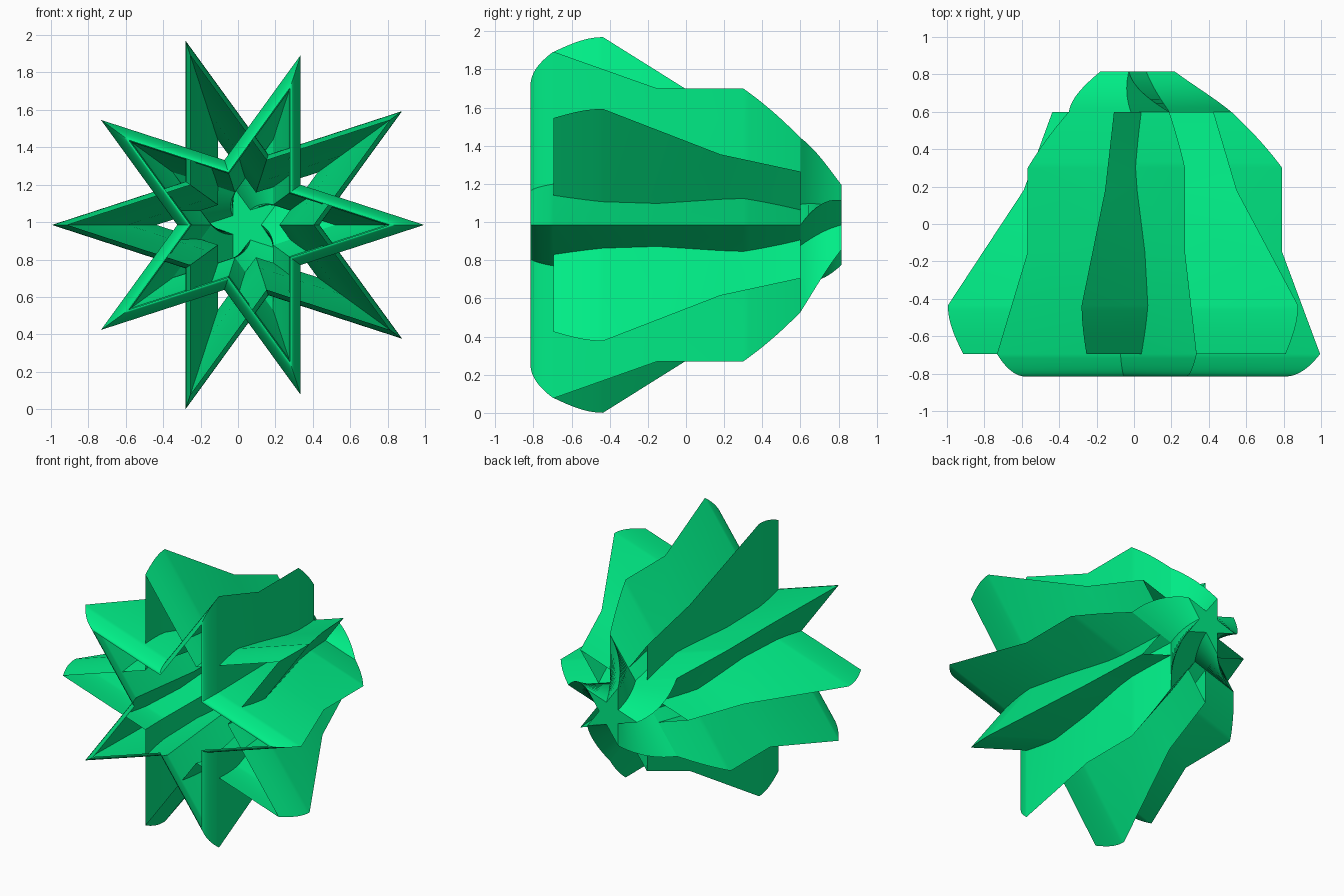
import bpy, bmesh, math

if "Cube" in bpy.data.objects:
    bpy.data.objects.remove(bpy.data.objects["Cube"])

CX, CZ = 0.04, 0.985          # axis shared by both stars
INNER = 0.382                 # valley radius of a regular five-pointed star

mat = bpy.data.materials.new("green")
mat.diffuse_color = (0.0, 0.85, 0.24, 1)
mat.use_nodes = True
mat.node_tree.nodes["Principled BSDF"].inputs["Base Color"].default_value = mat.diffuse_color


def star_shell(name, rings, phase, cap_back=False):
    """Loft open star sections; each ring is (y, tip radius, twist in degrees)."""
    bm = bmesh.new()
    loops = []
    for y, r, twist in rings:
        loop = []
        for i in range(10):
            a = math.radians(phase + twist + 36 * i)
            rad = r if i % 2 == 0 else r * INNER
            loop.append(bm.verts.new((CX + rad * math.cos(a), y, CZ + rad * math.sin(a))))
        loops.append(loop)
    for a, b in zip(loops, loops[1:]):
        for i in range(10):
            j = (i + 1) % 10
            bm.faces.new((a[i], a[j], b[j], b[i]))
    if cap_back:
        bm.faces.new(loops[-1])
    bmesh.ops.recalc_face_normals(bm, faces=bm.faces)
    me = bpy.data.meshes.new(name)
    bm.to_mesh(me)
    bm.free()
    me.materials.append(mat)
    ob = bpy.data.objects.new(name, me)
    bpy.context.collection.objects.link(ob)
    bpy.context.view_layer.objects.active = ob
    ob.select_set(True)
    bpy.ops.object.shade_smooth_by_angle(angle=math.radians(25))
    ob.select_set(False)


N = 10
steps = [i / N for i in range(N + 1)]

# Long star: rounded front lip, straight body, rounded shoulder, twisted tail
long_rings = [(-0.815 + 0.12 * t * t, 0.77 + 0.185 * t, 0) for t in steps]
long_rings += [(-0.15, 0.752, 0)]
long_rings += [(0.3 + 0.3 * t, 0.752 - 0.22 * t - 0.052 * t * t, 0) for t in steps]
long_rings += [(0.6 + 0.215 * t, 0.48 - 0.26 * t, 36 * t) for t in steps[1:]]
star_shell("long_star", long_rings, 0, cap_back=True)

# Short star: turned half a step, wider front, open at both ends
short_rings = [(-0.695 + 0.26 * t, 0.953 + 0.082 * math.sin(t * math.pi / 2), 0) for t in steps]
short_rings += [(0.18, 0.63, 0), (0.6, 0.476, 0)]
star_shell("short_star", short_rings, 36)
